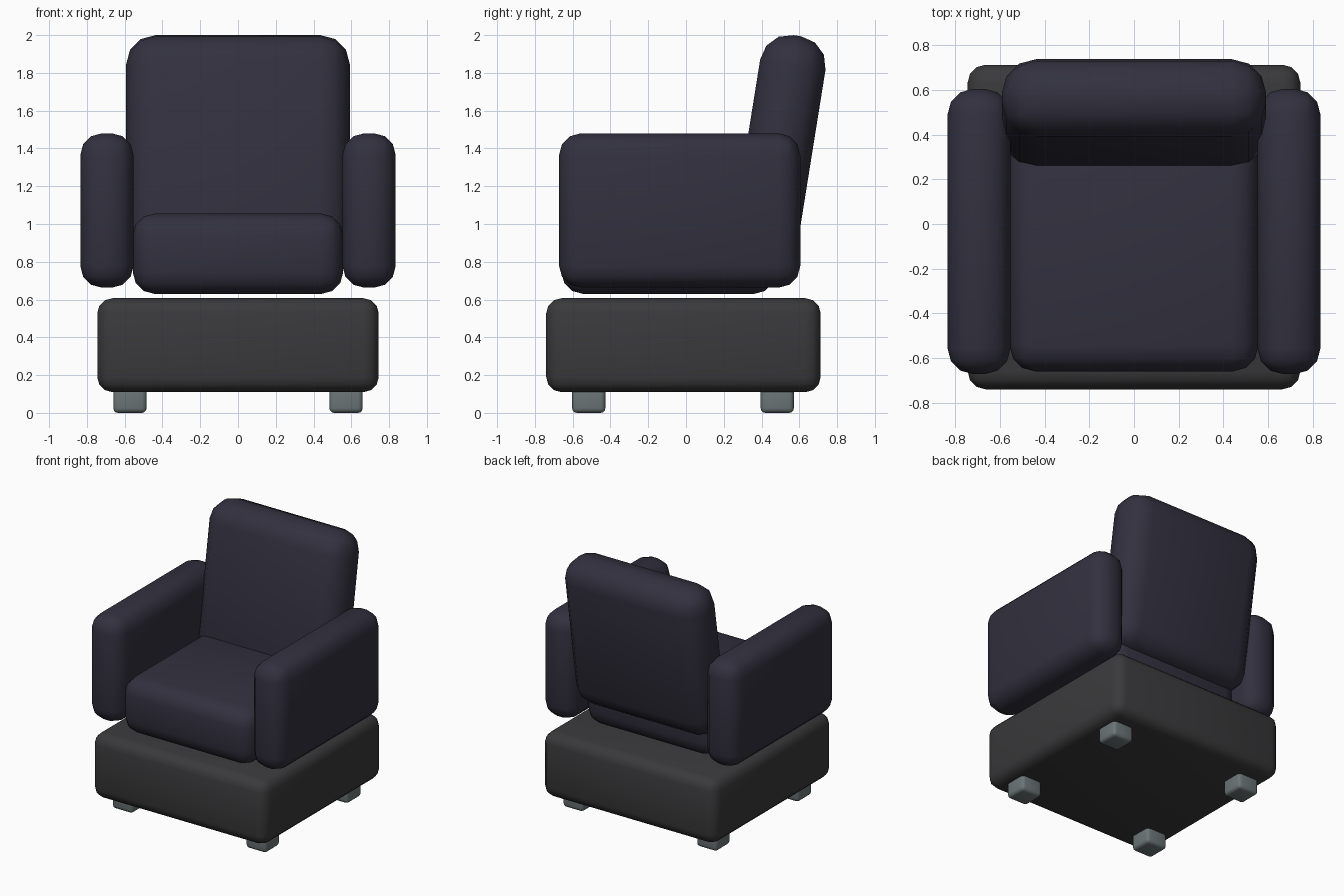
import bpy, bmesh, math
from mathutils import Vector

if "Cube" in bpy.data.objects:
    bpy.data.objects.remove(bpy.data.objects["Cube"])


def material(name, rgb):
    m = bpy.data.materials.new(name)
    m.diffuse_color = (*rgb, 1)
    m.use_nodes = True
    m.node_tree.nodes["Principled BSDF"].inputs["Base Color"].default_value = m.diffuse_color
    return m


FABRIC = material("dark navy fabric", (0.032, 0.030, 0.049))
PLINTH = material("charcoal base", (0.042, 0.041, 0.044))
METAL = material("grey metal", (0.148, 0.178, 0.184))


def rounded_box(name, lo, hi, radius, mat, lean=0, segments=3):
    """Box between two corners with rounded edges, leaning about its centre."""
    lo, hi = Vector(lo), Vector(hi)
    bm = bmesh.new()
    bmesh.ops.create_cube(bm, size=1)
    bmesh.ops.scale(bm, vec=hi - lo, verts=bm.verts)
    bmesh.ops.bevel(bm, geom=bm.edges[:], offset=radius, segments=segments,
                    profile=0.5, affect='EDGES', clamp_overlap=True)
    mesh = bpy.data.meshes.new(name)
    bm.to_mesh(mesh)
    bm.free()
    mesh.materials.append(mat)
    ob = bpy.data.objects.new(name, mesh)
    ob.location = (lo + hi) / 2
    ob.rotation_euler.x = math.radians(lean)
    bpy.context.collection.objects.link(ob)
    bpy.ops.object.select_all(action='DESELECT')
    ob.select_set(True)
    bpy.context.view_layer.objects.active = ob
    bpy.ops.object.shade_smooth_by_angle(angle=math.radians(40))
    return ob


# Base block
rounded_box("base", (-0.745, -0.74, 0.11), (0.745, 0.713, 0.607), 0.08, PLINTH)

# Seat cushion
rounded_box("seat", (-0.557, -0.66, 0.63), (0.557, 0.475, 1.055), 0.115, FABRIC)

# Leaning backrest
rounded_box("backrest", (-0.592, 0.321, 0.814), (0.592, 0.671, 2.004), 0.155,
            FABRIC, lean=-9.1)

# Armrests and feet on both sides
for side, s in (("left", -1), ("right", 1)):
    x0, x1 = sorted((s * 0.553, s * 0.835))
    rounded_box(side + "_armrest", (x0, -0.672, 0.663), (x1, 0.605, 1.48), 0.115, FABRIC)
    for end, y in (("front", -0.515), ("rear", 0.483)):
        x = s * 0.572
        rounded_box(f"{end}_{side}_foot", (x - 0.088, y - 0.088, 0),
                    (x + 0.088, y + 0.088, 0.15), 0.025, METAL)
